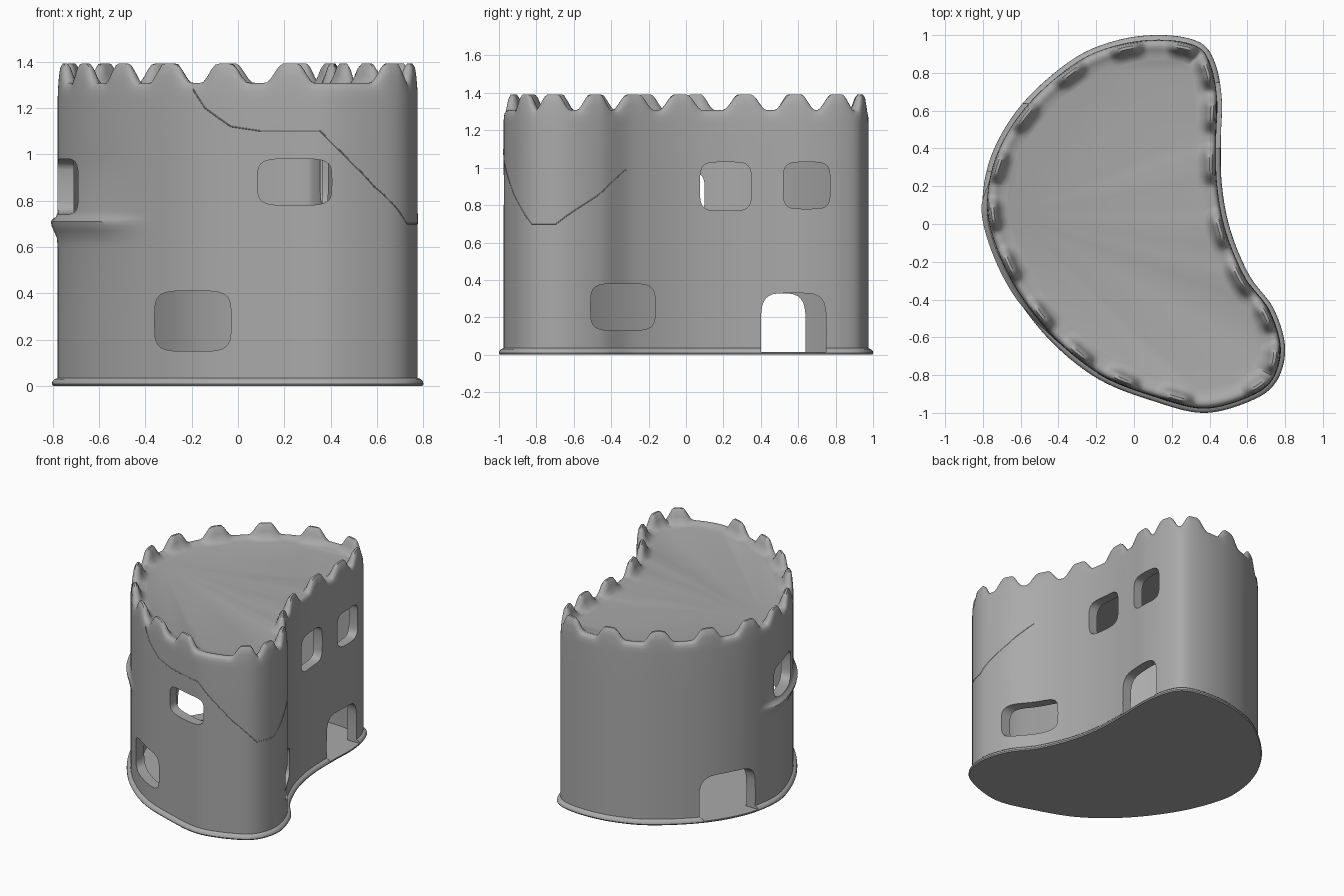
import bpy, bmesh, math
from mathutils import Vector

cube = bpy.data.objects.get("Cube")
if cube:
    bpy.data.objects.remove(cube)

stone = bpy.data.materials.new("grey stone")
stone.use_nodes = True
COLOUR = (0.4, 0.4, 0.4, 1)
stone.diffuse_color = COLOUR
stone.node_tree.nodes["Principled BSDF"].inputs["Base Color"].default_value = COLOUR

# Bean-shaped footprint, clockwise from the back
CONTROL = [(.16, 1), (.35, .96), (.43, .85), (.465, .66), (.46, .45), (.465, .21),
           (.51, -.03), (.61, -.27), (.74, -.45), (.8, -.66), (.75, -.84), (.61, -.94),
           (.37, -1), (.11, -.94), (-.19, -.82), (-.45, -.61), (-.66, -.33),
           (-.78, -.05), (-.8, .16), (-.74, .4), (-.58, .65), (-.32, .875), (-.08, .975)]
# Merlon centres along the parapet
MERLONS = [(.26, .93), (-.03, .9), (-.32, .76), (-.56, .55), (-.71, .3), (-.73, .05),
           (-.65, -.22), (-.48, -.47), (-.28, -.67), (-.05, -.83), (.23, -.91),
           (.65, -.84), (.73, -.71), (.67, -.5), (.56, -.28), (.44, -.03),
           (.42, .31), (.42, .58), (.39, .81)]


def closed_spline(points, steps):
    """Closed Catmull-Rom curve through the points."""
    pts = [Vector((x, y, 0)) for x, y in points]
    n, out = len(pts), []
    for i in range(n):
        a, b, c, d = (pts[(i + k) % n] for k in (-1, 0, 1, 2))
        for s in range(steps):
            t = s / steps
            out.append(b + (c - a) * t / 2 + (a * 2 - b * 5 + c * 4 - d) * t * t / 2
                       + (b * 3 - a - c * 3 + d) * t ** 3 / 2)
    return out


OUTLINE = closed_spline(CONTROL, 16)
COUNT = len(OUTLINE)
INWARD = []
for i in range(COUNT):
    tangent = (OUTLINE[(i + 1) % COUNT] - OUTLINE[i - 1]).normalized()
    INWARD.append(Vector((tangent.y, -tangent.x, 0)))


def smooth(a, b, v):
    t = min(max((v - a) / (b - a), 0), 1)
    return t * t * (3 - 2 * t)


def nearest(x, y):
    return min(range(COUNT), key=lambda i: (OUTLINE[i] - Vector((x, y, 0))).length)


CENTRES = [OUTLINE[nearest(x, y)] for x, y in MERLONS]
RISE = [1 - smooth(.03, .115, min((p - c).length for c in CENTRES)) for p in OUTLINE]


def ledge(p, z):
    """Swelling of the wall below the left-hand window."""
    along = smooth(-.7, -.35, p.y) * (1 - smooth(.08, .25, p.y)) if p.x < -.3 else 0
    return along * smooth(.62, .71, z) * (1 - smooth(.71, .74, z))


def add_object(name, bm):
    bmesh.ops.recalc_face_normals(bm, faces=bm.faces)
    mesh = bpy.data.meshes.new(name)
    bm.to_mesh(mesh)
    bm.free()
    mesh.materials.append(stone)
    obj = bpy.data.objects.new(name, mesh)
    bpy.context.collection.objects.link(obj)
    return obj


def loft(name, rings):
    """Closed solid from rings of (inset, height, merlon rise)."""
    bm = bmesh.new()
    loops = []
    for inset, z, rise in rings:
        loops.append([bm.verts.new(OUTLINE[i] + INWARD[i] * (inset - .03 * ledge(OUTLINE[i], z))
                                   + Vector((0, 0, z + rise * RISE[i]))) for i in range(COUNT)])
    for low, high in zip(loops, loops[1:]):
        for i in range(COUNT):
            j = (i + 1) % COUNT
            bm.faces.new((low[i], low[j], high[j], high[i]))
    bm.faces.new(loops[0])
    bm.faces.new(loops[-1])
    return add_object(name, bm)


# Tower shell: base flange, wall with ledge, parapet and roof
FLANGE = [(.005, 0, 0), (0, .008, 0), (.002, .02, 0), (.012, .03, 0), (.025, .035, 0)]
WALL = [(.025, z, 0) for z in (.3, .6, .64, .67, .69, .71, .72, .73, .75, 1, 1.24)]
PARAPET = [(.026, 1.27, .01), (.03, 1.29, .045), (.036, 1.3, .075), (.046, 1.307, .084),
           (.06, 1.308, .084), (.073, 1.304, .072), (.084, 1.299, .045), (.1, 1.293, .012),
           (.13, 1.288, 0)]
tower = loft("castle_tower", FLANGE + WALL + PARAPET)
room = loft("room_cutter", [(.095, .012, 0), (.095, .5, 0), (.095, 1.22, 0)])


def opening(axis, span, low, high, bottom, top, floor=0.0):
    """Rounded-rectangle prism that cuts a window or door along an axis."""
    bm = bmesh.new()
    ends = []
    for depth in span:
        ring = []
        for k in range(32):
            a = math.tau * k / 32
            u, v = (math.copysign(abs(f) ** .45, f) for f in (math.cos(a), math.sin(a)))
            side = (low + high) / 2 + u * (high - low) / 2
            z = max((bottom + top) / 2 + v * (top - bottom) / 2, floor)
            ring.append(bm.verts.new((depth, side, z) if axis == "x" else (side, depth, z)))
        ends.append(ring)
    for k in range(32):
        j = (k + 1) % 32
        bm.faces.new((ends[0][k], ends[0][j], ends[1][j], ends[1][k]))
    for ring in ends:
        bm.faces.new(ring)
    bmesh.ops.remove_doubles(bm, verts=bm.verts, dist=.0001)
    return add_object("opening_cutter", bm)


RIGHT, LEFT, FRONT = (.25, 1), (-1, -.4), (-1.2, -.5)
cutters = [
    room,
    opening("y", FRONT, .085, .405, .78, .98),
    opening("y", FRONT, -.36, -.03, .15, .41),
    opening("x", RIGHT, -.51, -.165, .13, .38),
    opening("x", RIGHT, .075, .35, .77, 1.03),
    opening("x", RIGHT, .52, .77, .78, 1.03),
    opening("x", RIGHT, .4, .75, -.1, .33, .014),
    opening("x", LEFT, .28, .64, -.1, .33, .014),
    opening("x", LEFT, -.22, .1, .74, .98),
]
bpy.context.view_layer.objects.active = tower
for cutter in cutters:
    mod = tower.modifiers.new("cut", "BOOLEAN")
    mod.operation = "DIFFERENCE"
    mod.solver = "EXACT"
    mod.object = cutter
    bpy.ops.object.modifier_apply(modifier=mod.name)
    bpy.data.objects.remove(cutter)

bpy.ops.object.select_all(action="DESELECT")
tower.select_set(True)
bpy.ops.object.shade_smooth_by_angle(angle=math.radians(40))


# Thin plaster cracks that follow the wall
def crack(name, points):
    curve = bpy.data.curves.new(name, "CURVE")
    curve.dimensions = "3D"
    curve.bevel_depth = .003
    curve.bevel_resolution = 1
    curve.materials.append(stone)
    path = []
    for (x, y, z), (x2, y2, z2) in zip(points, points[1:]):
        i, j = nearest(x, y), nearest(x2, y2)
        for k in range(i, j, 1 if j > i else -1):
            height = z + (z2 - z) * (k - i) / (j - i)
            path.append(OUTLINE[k] + INWARD[k] * .0255 + Vector((0, 0, height)))
    spline = curve.splines.new("POLY")
    spline.points.add(len(path) - 1)
    for point, co in zip(spline.points, path):
        point.co = (*co, 1)
    bpy.context.collection.objects.link(bpy.data.objects.new(name, curve))


crack("front_crack", [(-.21, -.81, 1.28), (-.16, -.83, 1.2), (-.03, -.89, 1.12),
                      (.1, -.94, 1.1), (.35, -1, 1.1), (.6, -.94, .86), (.75, -.84, .7),
                      (.8, -.7, .7), (.74, -.45, .86), (.62, -.3, 1)])
